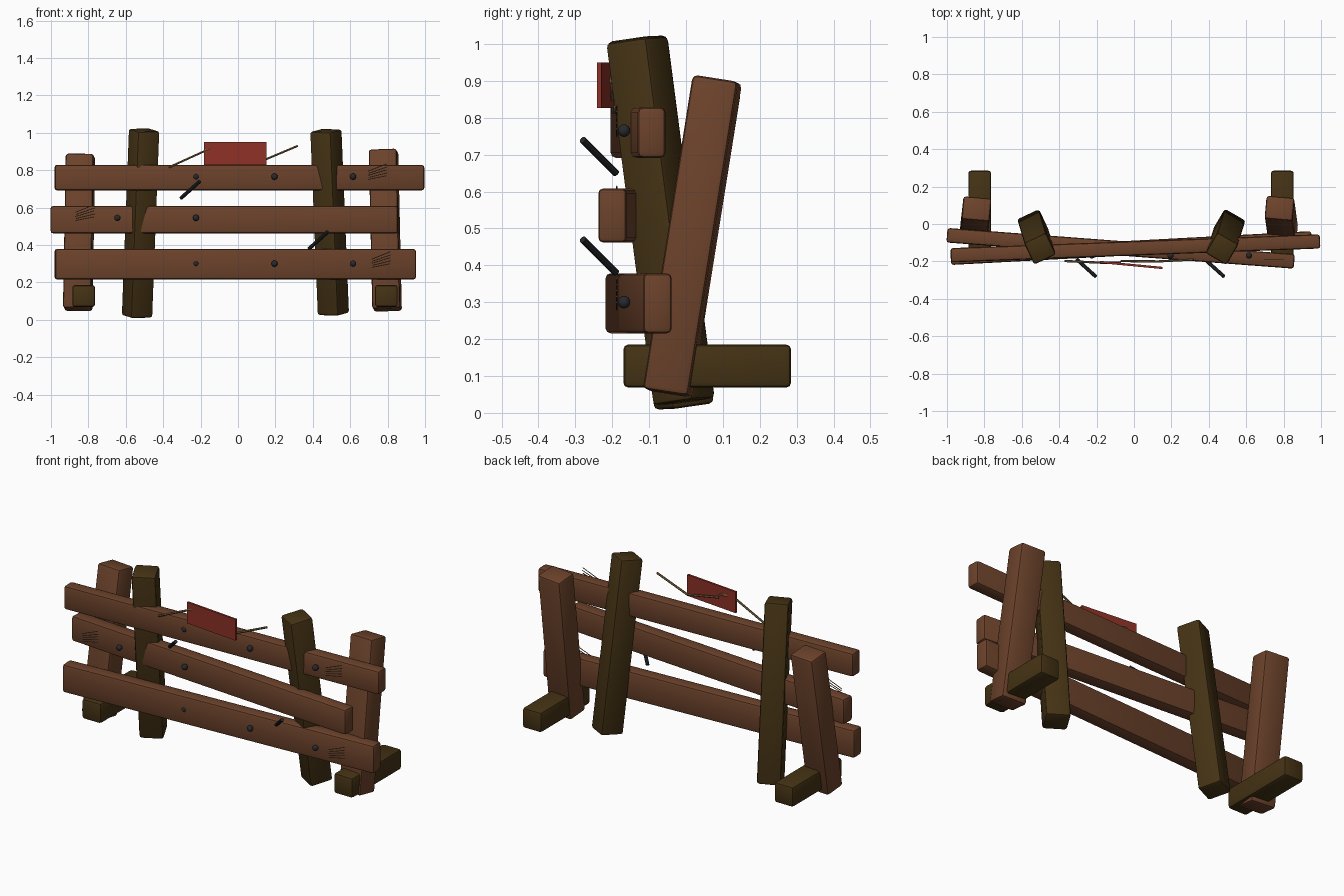
import bpy
import bmesh
import math
from mathutils import Matrix, Vector

cube = bpy.data.objects.get("Cube")
if cube:
    bpy.data.objects.remove(cube, do_unlink=True)


def material(name, rgb):
    m = bpy.data.materials.new(name)
    m.use_nodes = True
    m.diffuse_color = (*rgb, 1)
    bsdf = next(n for n in m.node_tree.nodes if n.type == 'BSDF_PRINCIPLED')
    bsdf.inputs["Base Color"].default_value = (*rgb, 1)
    bsdf.inputs["Roughness"].default_value = 0.9
    return m


BROWN = material("brown wood", (0.15, 0.055, 0.024))
DARK = material("dark wood", (0.058, 0.032, 0.007))
RED = material("red paint", (0.27, 0.03, 0.02))
METAL = material("dark metal", (0.02, 0.022, 0.026))
STRAW = material("straw", (0.2, 0.125, 0.055))


def finish(name, bm, mat, smooth=True):
    mesh = bpy.data.meshes.new(name)
    bm.to_mesh(mesh)
    bm.free()
    mesh.materials.append(mat)
    ob = bpy.data.objects.new(name, mesh)
    bpy.context.collection.objects.link(ob)
    if smooth:
        bpy.ops.object.select_all(action='DESELECT')
        ob.select_set(True)
        bpy.context.view_layer.objects.active = ob
        bpy.ops.object.shade_smooth_by_angle(angle=math.radians(35))
    return ob


def frame(a, b, yaw=0):
    """Matrix at the midpoint of a-b with its z axis along a-b."""
    a, b = Vector(a), Vector(b)
    tilt = Vector((0, 0, 1)).rotation_difference(b - a).to_matrix().to_4x4()
    return Matrix.Translation((a + b) / 2) @ tilt @ Matrix.Rotation(math.radians(yaw), 4, 'Z')


def post(name, a, b, size, yaw, mat, bevel=0.014):
    bm = bmesh.new()
    bmesh.ops.create_cube(bm, size=1)
    length = (Vector(b) - Vector(a)).length
    bmesh.ops.scale(bm, vec=(size[0], size[1], length), verts=bm.verts)
    if bevel:
        bmesh.ops.bevel(bm, geom=bm.edges[:], offset=bevel, segments=2,
                        profile=0.5, affect='EDGES')
    bm.transform(frame(a, b, yaw))
    return finish(name, bm, mat)


def plank(name, a, b, height, depth, mat, bevel=0.014):
    """Level board running from a to b."""
    a, b = Vector(a), Vector(b)
    d = b - a
    bm = bmesh.new()
    bmesh.ops.create_cube(bm, size=1)
    bmesh.ops.scale(bm, vec=(d.length, depth, height), verts=bm.verts)
    if bevel:
        bmesh.ops.bevel(bm, geom=bm.edges[:], offset=bevel, segments=2,
                        profile=0.5, affect='EDGES')
    bm.transform(Matrix.Translation((a + b) / 2) @ Matrix.Rotation(math.atan2(d.y, d.x), 4, 'Z'))
    return finish(name, bm, mat)


def rods(name, paths, radius, sides, mat):
    """Straight rods along every segment of every path."""
    bm = bmesh.new()
    for path in paths:
        for a, b in zip(path, path[1:]):
            bmesh.ops.create_cone(bm, cap_ends=True, segments=sides, radius1=radius,
                                  radius2=radius, depth=(Vector(b) - Vector(a)).length,
                                  matrix=frame(a, b))
    return finish(name, bm, mat)


# Leaning dark posts, turned on their own axis
post("left_dark_post", (0.51, -0.005, 0.03), (0.47, -0.133, 1.012), (0.13, 0.13), -30, DARK)
post("right_dark_post", (-0.54, -0.005, 0.017), (-0.502, -0.133, 1.015), (0.13, 0.13), 25, DARK)

# Outer posts leaning back
post("left_outer_post", (0.797, -0.05, 0.053), (0.778, 0.085, 0.905), (0.15, 0.125), -5, BROWN)
post("right_outer_post", (-0.857, -0.05, 0.055), (-0.842, 0.082, 0.88), (0.15, 0.125), -5, BROWN)

# Ground feet
for side, x in (("left", 0.793), ("right", -0.825)):
    post(side + "_foot", (x, -0.17, 0.127), (x, 0.285, 0.127), (0.122, 0.117), 0, DARK)

# Crossing rails
plank("top_rail", (-0.98, -0.167, 0.76), (0.995, -0.093, 0.76), 0.137, 0.076, BROWN)
plank("middle_rail", (-1.0, -0.06, 0.535), (0.857, -0.2, 0.535), 0.147, 0.078, BROWN)
plank("bottom_rail", (-0.98, -0.18, 0.297), (0.95, -0.077, 0.297), 0.163, 0.078, BROWN)

# Nail heads
for row, z, xs in (("top", 0.765, (-0.225, 0.195, 0.615)),
                   ("middle", 0.545, (-0.645, -0.225)),
                   ("bottom", 0.3, (-0.225, 0.195, 0.615))):
    bm = bmesh.new()
    for x in xs:
        bmesh.ops.create_uvsphere(bm, u_segments=12, v_segments=8, radius=0.017,
                                  matrix=Matrix.Translation((x, -0.168, z)))
    finish(row + "_nail_heads", bm, METAL)

# Protruding spikes
for name, x, z in (("upper_spike", -0.305, 0.65), ("lower_spike", 0.38, 0.38)):
    rods(name, [[(x, -0.19, z), (x + 0.1, -0.28, z + 0.09)]], 0.01, 10, METAL)

# Red board and its twigs
plank("red_board", (-0.182, -0.203, 0.888), (0.152, -0.235, 0.888), 0.123, 0.012, RED, 0)
rods("right_twig", [[(-0.37, -0.198, 0.815), (-0.15, -0.208, 0.915), (-0.07, -0.205, 0.9)]],
     0.006, 6, STRAW)
rods("left_twig", [[(0.32, -0.19, 0.93), (0.13, -0.2, 0.85), (-0.07, -0.198, 0.888)]],
     0.006, 6, STRAW)

# Straw tufts, each a fan of thin slanted strands
for name, x, z in (("top_tuft", 0.695, 0.75), ("middle_tuft", -0.87, 0.53),
                   ("bottom_tuft", 0.715, 0.28)):
    strands = []
    for i in range(5):
        sx, sz = x + 0.004 * (i % 2), z + 0.011 * i
        strands.append([(sx, -0.188, sz), (sx + 0.1, -0.188, sz + 0.02 + 0.005 * i)])
    rods(name, strands, 0.0022, 5, STRAW)
